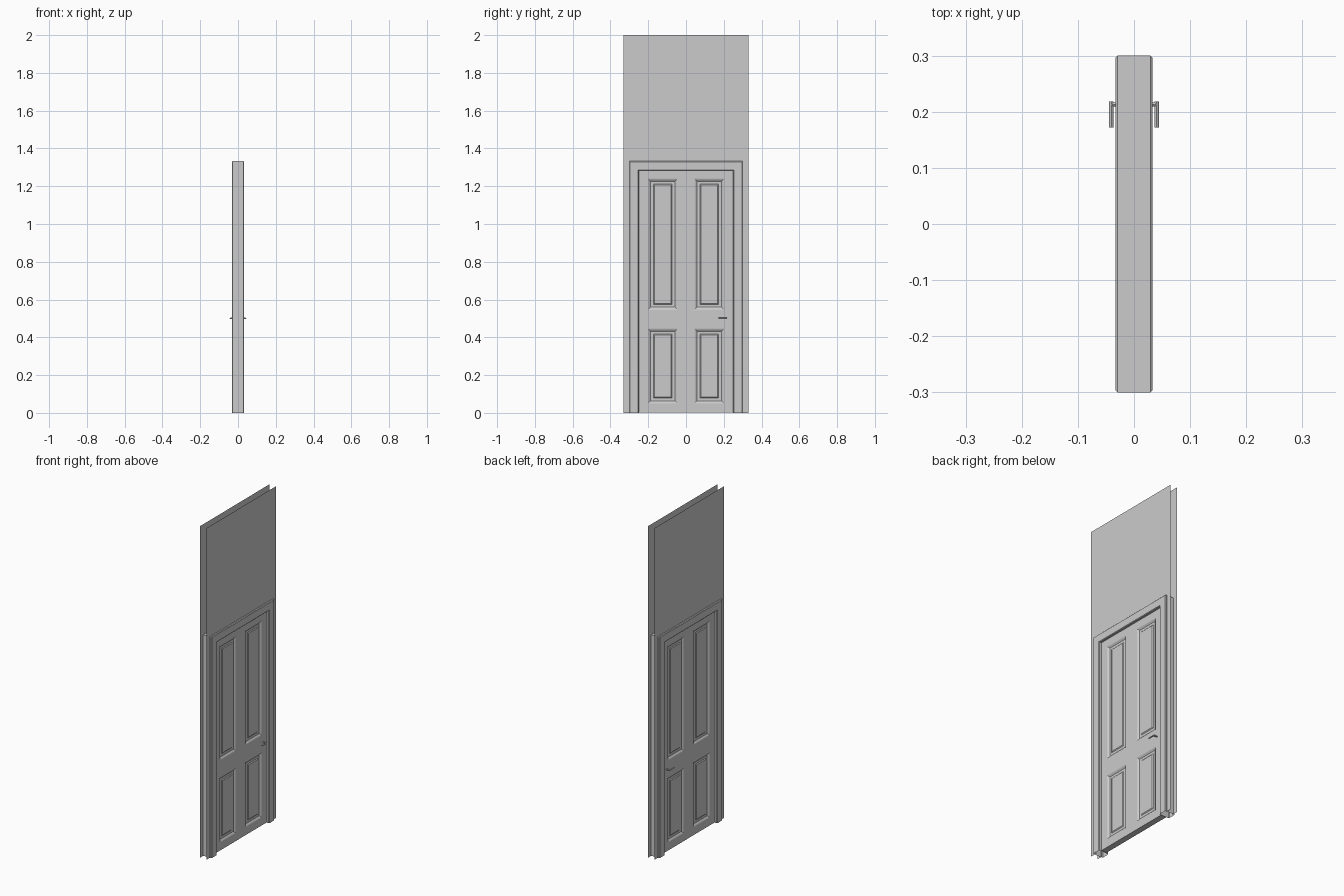
import bpy, bmesh
from math import pi

if "Cube" in bpy.data.objects:
    bpy.data.objects.remove(bpy.data.objects["Cube"])

def finish(bm, name):
    mesh = bpy.data.meshes.new(name)
    bm.to_mesh(mesh)
    bm.free()
    ob = bpy.data.objects.new(name, mesh)
    bpy.context.collection.objects.link(ob)
    return ob

# Two thin wall skins with an opening hidden behind the frame
def wall(name, x, s):
    bm = bmesh.new()
    w, o, h, top = 0.33, 0.29, 1.32, 2.0
    pts = [(-w, 0), (-o, 0), (-o, h), (o, h), (o, 0), (w, 0), (w, top), (-w, top)]
    vs = [bm.verts.new((s * x, y, z)) for y, z in pts]
    f = bm.faces.new(vs)
    f.normal_update()
    if f.normal.x * s < 0:
        f.normal_flip()
    return finish(bm, name)

for s, n in ((1, "right"), (-1, "left")):
    wall("wall_" + n, 0.022, s)

# Door frame: chamfered box profile swept in a mitred arch, open at the floor
bm = bmesh.new()
d, c, wid = 0.033, 0.0035, 0.05
profile = [(-d + c, 0), (d - c, 0), (d, c), (d, wid - c), (d - c, wid),
           (-d + c, wid), (-d, wid - c), (-d, c)]          # (x, offset inward)
oy, oz = 0.30, 1.333
rings = []
for side, up in ((-1, 0), (-1, 1), (1, 1), (1, 0)):
    rings.append([bm.verts.new((x, side * (oy - t), (oz - t) if up else 0))
                  for x, t in profile])
for a, b in zip(rings, rings[1:]):
    for i in range(len(profile)):
        j = (i + 1) % len(profile)
        bm.faces.new((a[i], a[j], b[j], b[i]))
bmesh.ops.recalc_face_normals(bm, faces=bm.faces)
finish(bm, "door_frame")

# Door leaf: grid face on both sides, four moulded panels with raised fields
bm = bmesh.new()
T = 0.018
ys = [-0.25, -0.202, -0.045, 0.045, 0.202, 0.25]
zs = [0.003, 0.05, 0.446, 0.546, 1.24, 1.287]
panels = []
sheets = []
for s in (1, -1):
    g = [[bm.verts.new((s * T, y, z)) for z in zs] for y in ys]
    sheets.append(g)
    for i in range(5):
        for j in range(5):
            q = [g[i][j], g[i + 1][j], g[i + 1][j + 1], g[i][j + 1]]
            f = bm.faces.new(q if s > 0 else q[::-1])
            if i in (1, 3) and j in (1, 3):
                panels.append(f)
A, B = sheets
for k in range(5):
    for p, q in (((k, 0), (k + 1, 0)), ((k, 5), (k + 1, 5)),
                 ((0, k), (0, k + 1)), ((5, k), (5, k + 1))):
        bm.faces.new((A[p[0]][p[1]], A[q[0]][q[1]], B[q[0]][q[1]], B[p[0]][p[1]]))
bmesh.ops.recalc_face_normals(bm, faces=bm.faces)
for thick, depth in ((0.004, -0.001), (0.010, -0.007), (0.015, 0), (0.005, 0.004)):
    bmesh.ops.inset_individual(bm, faces=panels, thickness=thick, depth=depth,
                               use_even_offset=True)
finish(bm, "door_leaf")

# Lever handles: stem out of the leaf and a bent round bar
def handle(name, s):
    cu = bpy.data.curves.new(name, "CURVE")
    cu.dimensions = "3D"
    cu.bevel_depth = 0.0037
    cu.bevel_resolution = 2
    cu.use_fill_caps = True
    for pts in ([(0.016, 0.213), (0.0405, 0.213)], [(0.0405, 0.218), (0.0405, 0.172)]):
        sp = cu.splines.new("POLY")
        sp.points.add(1)
        for p, (x, y) in zip(sp.points, pts):
            p.co = (s * x, y, 0.5, 1)
    ob = bpy.data.objects.new(name, cu)
    bpy.context.collection.objects.link(ob)
    bpy.ops.object.select_all(action="DESELECT")
    bpy.context.view_layer.objects.active = ob
    ob.select_set(True)
    bpy.ops.object.convert(target="MESH")
    bpy.ops.object.shade_smooth_by_angle(angle=pi / 4)

handle("lever_handle_right", 1)
handle("lever_handle_left", -1)
